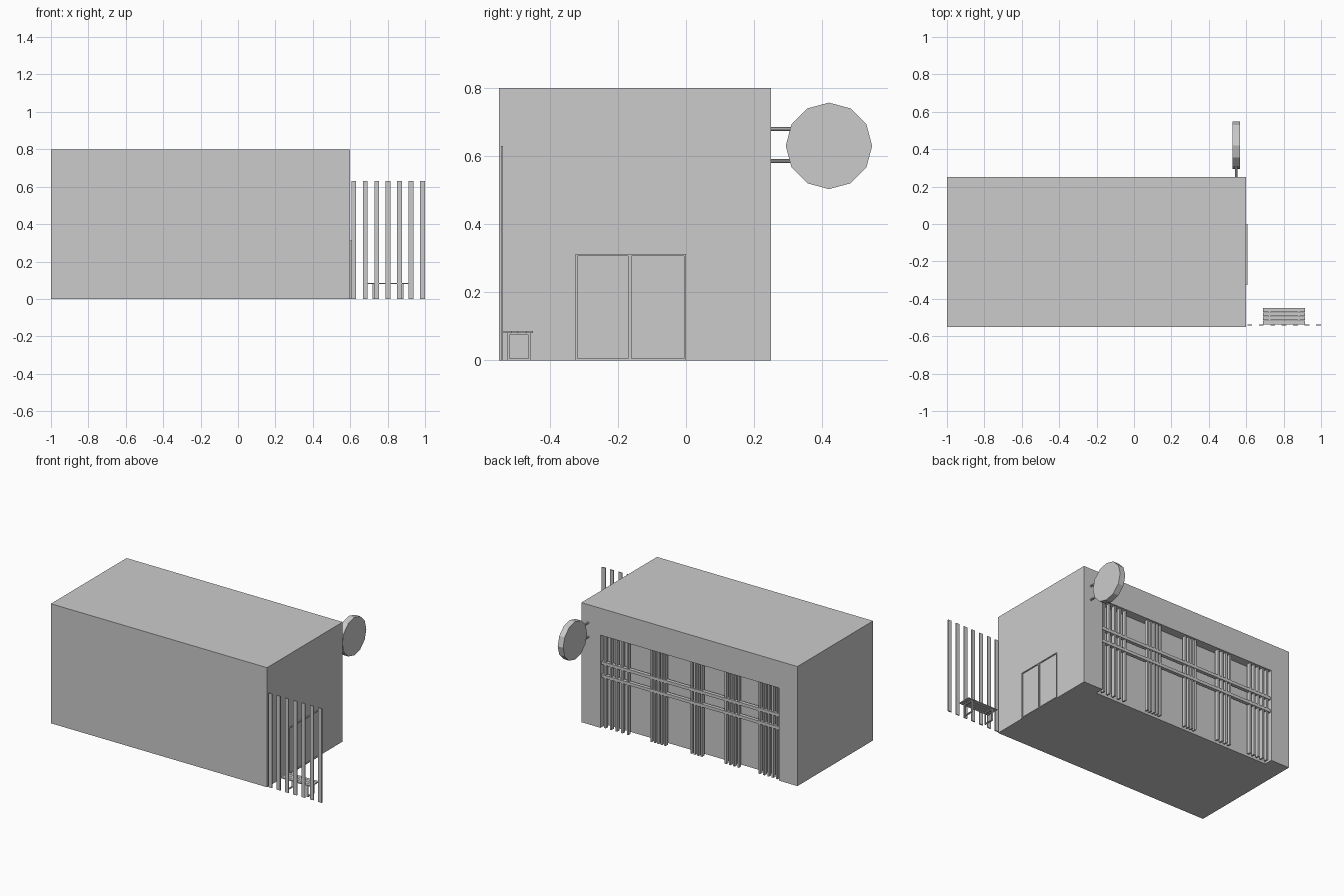
import bpy, math

if "Cube" in bpy.data.objects:
    bpy.data.objects.remove(bpy.data.objects["Cube"])


def box(name, x, y, z):
    """Box from (min, max) ranges on each axis."""
    r = (x, y, z)
    verts = [(a, b, c) for a in r[0] for b in r[1] for c in r[2]]
    faces = [(0, 1, 3, 2), (4, 6, 7, 5), (0, 4, 5, 1),
             (2, 3, 7, 6), (0, 2, 6, 4), (1, 5, 7, 3)]
    mesh = bpy.data.meshes.new(name)
    mesh.from_pydata(verts, [], faces)
    obj = bpy.data.objects.new(name, mesh)
    bpy.context.collection.objects.link(obj)
    return obj


def frame(name, x, y, z, w):
    """Rectangular frame in the yz plane, bar width w."""
    box(name + "_side_a", x, (y[0], y[0] + w), z)
    box(name + "_side_b", x, (y[1] - w, y[1]), z)
    inner = (y[0] + w, y[1] - w)
    box(name + "_top", x, inner, (z[1] - w, z[1]))
    box(name + "_bottom", x, inner, (z[0], z[0] + w))


# building block with a shallow recess in the back wall
building = box("building", (-1, 0.6), (-0.55, 0.25), (0, 0.8))
cutter = box("recess_cutter", (-0.863, 0.457), (0.193, 0.35), (-0.1, 0.62))
cutter.hide_render = True
cutter.hide_viewport = False
cut = building.modifiers.new("recess", 'BOOLEAN')
cut.operation = 'DIFFERENCE'
cut.solver = 'EXACT'
cut.object = cutter
bpy.context.view_layer.objects.active = building
bpy.ops.object.modifier_apply(modifier=cut.name)
bpy.data.objects.remove(cutter)

# groups of vertical bars in the recess: first x, last x, count
groups = [(0.432, 0.265, 5), (0.09, -0.01, 5), (-0.205, -0.28, 4),
          (-0.46, -0.553, 4), (-0.71, -0.84, 5)]
for g, (a, b, n) in enumerate(groups):
    for i in range(n):
        x = a + (b - a) * i / (n - 1)
        box(f"window_bar_{g}_{i}", (x - 0.006, x + 0.006), (0.215, 0.239), (0, 0.62))

# horizontal rails across the bars
for i, z in enumerate((0.345, 0.432)):
    box(f"window_rail_{i}", (-0.863, 0.457), (0.218, 0.242), (z - 0.01, z + 0.01))

# double door on the right wall
DX = (0.6, 0.606)
frame("door_frame", DX, (-0.325, 0), (0, 0.312), 0.006)
box("door_mullion", DX, (-0.17, -0.16), (0.006, 0.306))

# fence slats
for i in range(7):
    x = 0.606 + i * 0.0613
    box(f"fence_slat_{i}", (x, x + 0.026), (-0.544, -0.537), (0, 0.63))

# bench: seat slats on two leg frames
for i in range(4):
    y = -0.536 + i * 0.022
    box(f"bench_slat_{i}", (0.69, 0.915), (y, y + 0.02), (0.08, 0.086))
for i, x in enumerate((0.719, 0.876)):
    frame(f"bench_leg_{i}", (x, x + 0.01), (-0.525, -0.456), (0, 0.08), 0.006)

# round sign, twelve sided, facing left and right
bpy.ops.mesh.primitive_cylinder_add(vertices=12, radius=0.127, depth=0.04,
                                    location=(0.547, 0.42, 0.63),
                                    rotation=(0, math.pi / 2, 0))
bpy.context.object.name = "sign_disc"

# sign brackets
for i, z in enumerate((0.585, 0.68)):
    bpy.ops.mesh.primitive_cylinder_add(vertices=8, radius=0.006, depth=0.07,
                                        location=(0.547, 0.28, z),
                                        rotation=(math.pi / 2, 0, 0))
    bpy.context.object.name = f"sign_bracket_{i}"
